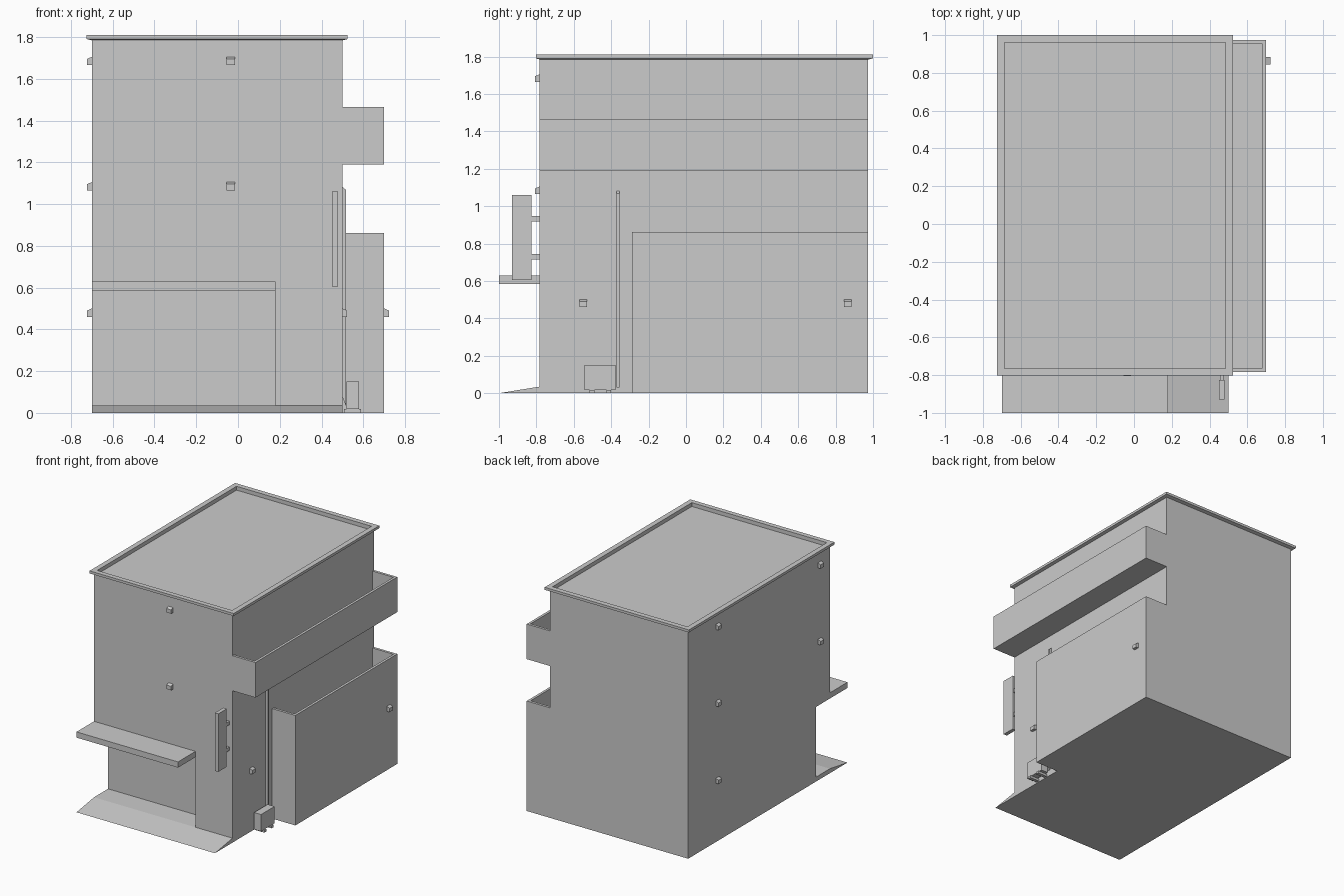
import bpy, bmesh
from mathutils import Vector

if "Cube" in bpy.data.objects:
    bpy.data.objects.remove(bpy.data.objects["Cube"])

X0, X1, Y0, Y1 = -0.70, 0.50, -0.783, 0.973   # main wall lines
TOP, XB = 1.79, 0.70                          # wall top, balcony outer face


def finish(name, bm):
    bmesh.ops.recalc_face_normals(bm, faces=bm.faces)
    me = bpy.data.meshes.new(name)
    bm.to_mesh(me)
    bm.free()
    ob = bpy.data.objects.new(name, me)
    bpy.context.collection.objects.link(ob)
    return ob


def prism(name, pts, vec):
    """Extrude a planar 3D outline along vec."""
    bm = bmesh.new()
    face = bm.faces.new([bm.verts.new(p) for p in pts])
    ext = bmesh.ops.extrude_face_region(bm, geom=[face])
    moved = [g for g in ext["geom"] if isinstance(g, bmesh.types.BMVert)]
    bmesh.ops.translate(bm, verts=moved, vec=Vector(vec))
    # keep the starting cap so the solid is closed
    if not face.is_valid:
        bm.faces.new(bm.verts[:len(pts)])
    return finish(name, bm)


def box(name, x, y, z):
    pts = [(x[0], y[0], z[0]), (x[1], y[0], z[0]), (x[1], y[1], z[0]), (x[0], y[1], z[0])]
    return prism(name, pts, (0, 0, z[1] - z[0]))


# main building with a slightly sunken roof and a recessed entrance corner
body = box("building_body", (X0, X1), (Y0, Y1), (0, TOP))
bm = bmesh.new()
bm.from_mesh(body.data)
roof = max(bm.faces, key=lambda f: f.calc_center_median().z)
bmesh.ops.inset_region(bm, faces=[roof], thickness=0.015)
bmesh.ops.translate(bm, verts=roof.verts, vec=(0, 0, -0.01))
bm.to_mesh(body.data)
bm.free()
cutter = box("entrance_cutter", (-0.9, 0.18), (-0.9, -0.61), (0.035, 0.585))
cutter.hide_render = True
cutter.hide_viewport = True
mod = body.modifiers.new("entrance", 'BOOLEAN')
mod.object, mod.operation, mod.solver = cutter, 'DIFFERENCE', 'EXACT'

# roof edge: flat overhanging frame
bm = bmesh.new()
bx = [(-0.725, -0.803), (0.525, -0.803), (0.525, 1.0), (-0.725, 1.0)]
inner = [(-0.685, -0.765), (0.485, -0.765), (0.485, 0.96), (-0.685, 0.96)]
rings = [[bm.verts.new((px, py, z)) for px, py in loop]
         for loop, z in ((bx, 1.79), (bx, 1.81), (inner, 1.81), (inner, 1.78))]
for a, b in zip(rings, rings[1:] + rings[:1]):
    for i in range(4):
        j = (i + 1) % 4
        bm.faces.new((a[i], a[j], b[j], b[i]))
finish("roof_edge", bm)

# entrance ramp and canopy
prism("entrance_ramp", [(X0, -1, 0), (X0, Y0, 0), (X0, Y0, 0.035)], (X1 - X0, 0, 0))
box("entrance_canopy", (X0, 0.18), (-1.0, Y0), (0.585, 0.63))


# balconies: U-shaped parapet around a floor
def balcony(name, y0, z0, floor, z1, t=0.02):
    plan = [(X1, y0), (XB, y0), (XB, Y1), (X1, Y1),
            (X1, Y1 - t), (XB - t, Y1 - t), (XB - t, y0 + t), (X1, y0 + t)]
    prism(name + "_parapet", [(px, py, z0) for px, py in plan], (0, 0, z1 - z0))
    box(name + "_floor", (X1, XB - t), (y0 + t, Y1 - t), (z0, floor))


balcony("upper_balcony", Y0, 1.19, 1.23, 1.465)
balcony("lower_balcony", -0.29, 0, 0.63, 0.862)


# vent hoods: sloped top, on a wall point with outward direction
def vent(i, pos, out):
    p, o = Vector(pos), Vector(out)
    side = o.cross(Vector((0, 0, 1)))
    prof = [(0, -0.02), (0.023, -0.02), (0.023, 0.01), (0, 0.02)]
    prism(f"vent_hood_{i}", [p + o * d + Vector((0, 0, h)) - side * 0.02 for d, h in prof],
          side * 0.04)


vents = [((-0.035, Y0, z), (0, -1, 0)) for z in (1.685, 1.085)]
vents += [((X0, y, z), (-1, 0, 0)) for y, z in
          ((0.61, 1.685), (-0.655, 1.685), (0.61, 1.085), (-0.655, 1.085), (0.61, 0.48))]
vents += [((X1, -0.55, 0.48), (1, 0, 0)), ((XB, 0.865, 0.48), (1, 0, 0))]
for i, (pos, out) in enumerate(vents):
    vent(i, pos, out)

# projecting sign board with two brackets
box("sign_board", (0.45, 0.48), (-0.93, -0.825), (0.605, 1.06))
for i, z in enumerate((0.73, 0.932)):
    box(f"sign_bracket_{i}", (0.455, 0.475), (-0.825, Y0), (z - 0.014, z + 0.014))

# drain pipe bending into the wall at both ends
prism("drain_pipe", [(X1, -0.371, 1.082), (0.518, -0.371, 1.067), (0.518, -0.371, 0.03),
                     (X1, -0.371, 0.075)], (0, 0.016, 0))

# outdoor air unit on two rails
box("air_unit", (0.52, 0.58), (-0.543, -0.376), (0.018, 0.15))
for i, y in enumerate((-0.503, -0.413)):
    box(f"air_unit_rail_{i}", (0.508, 0.59), (y - 0.013, y + 0.013), (0, 0.018))
